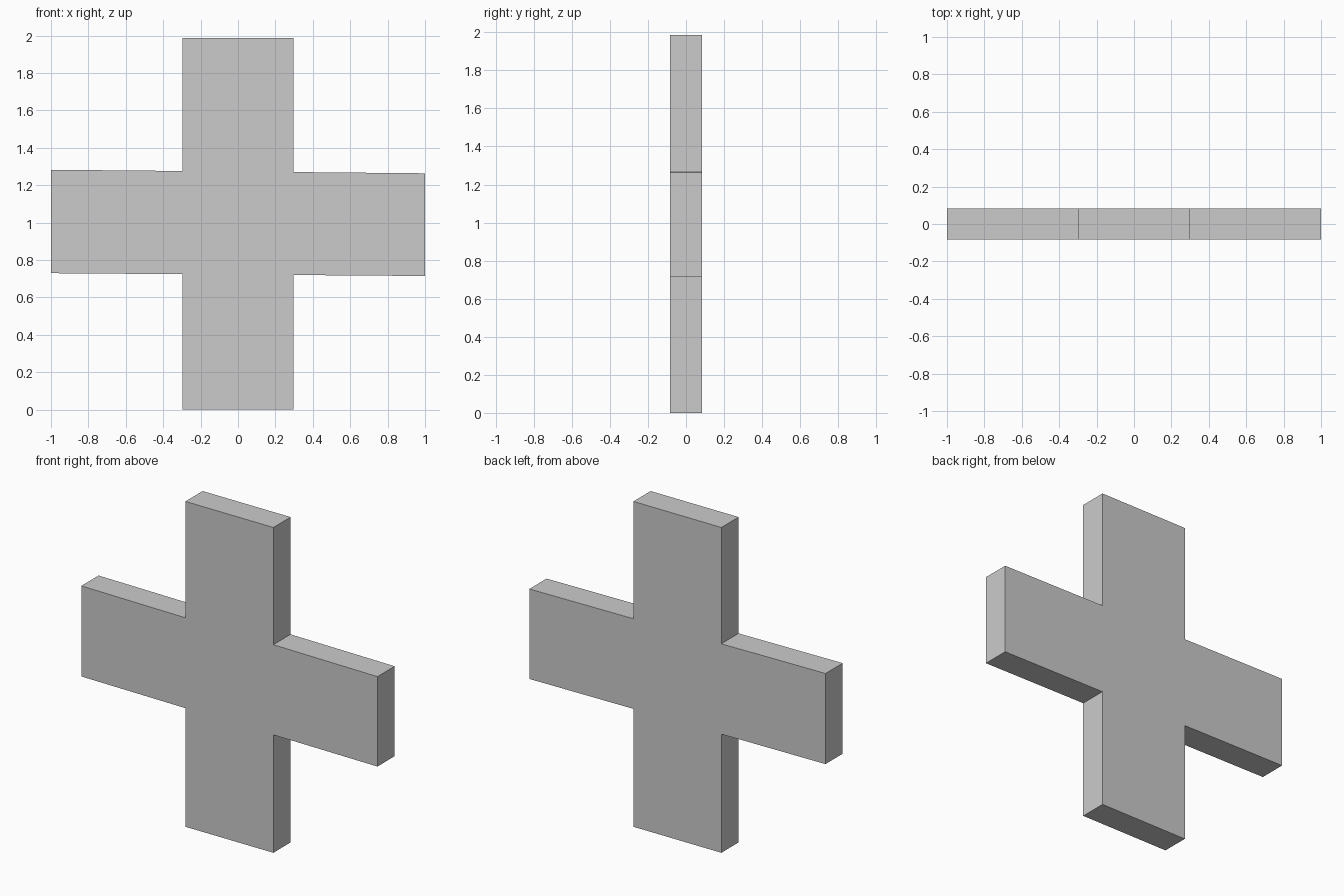
import bpy, bmesh

if "Cube" in bpy.data.objects:
    bpy.data.objects.remove(bpy.data.objects["Cube"])

HALF_DEPTH = 0.083
HALF_POST = 0.297
HEIGHT = 1.986

# Crossbar edges slope down slightly towards +x
def bar_top(x):
    return 1.273 - 0.0095 * x

def bar_bottom(x):
    return 0.722 - 0.0075 * x

# Cross outline in the xz plane, seen from the front
w = HALF_POST
outline = [
    (-w, 0), (w, 0),
    (w, bar_bottom(w)), (1, bar_bottom(1)), (1, bar_top(1)), (w, bar_top(w)),
    (w, HEIGHT), (-w, HEIGHT),
    (-w, bar_top(-w)), (-1, bar_top(-1)), (-1, bar_bottom(-1)), (-w, bar_bottom(-w)),
]

# Extrude the front face to the back
bm = bmesh.new()
face = bm.faces.new([bm.verts.new((x, -HALF_DEPTH, z)) for x, z in outline])
result = bmesh.ops.extrude_face_region(bm, geom=[face], use_keep_orig=True)
moved = [g for g in result["geom"] if isinstance(g, bmesh.types.BMVert)]
bmesh.ops.translate(bm, verts=moved, vec=(0, 2 * HALF_DEPTH, 0))
bmesh.ops.recalc_face_normals(bm, faces=bm.faces)

mesh = bpy.data.meshes.new("cross_slab")
bm.to_mesh(mesh)
bm.free()
bpy.context.collection.objects.link(bpy.data.objects.new("cross_slab", mesh))
